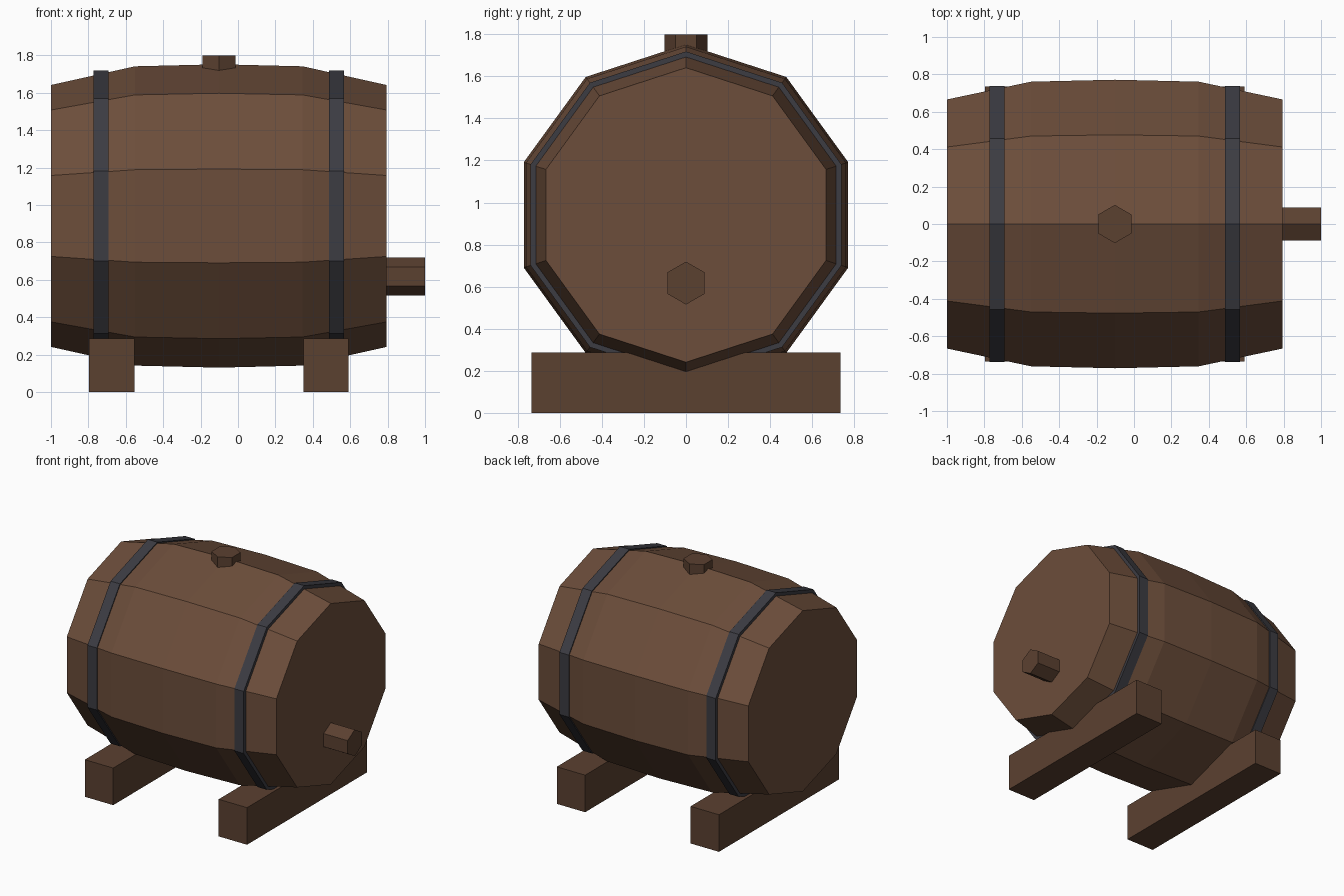
import bpy, bmesh
from math import pi, sin, cos

if "Cube" in bpy.data.objects:
    bpy.data.objects.remove(bpy.data.objects["Cube"])

CX, CZ = -0.1025, 0.941   # barrel middle along x, axis height


def material(name, rgb):
    m = bpy.data.materials.new(name)
    m.diffuse_color = (*rgb, 1)
    m.use_nodes = True
    m.node_tree.nodes["Principled BSDF"].inputs["Base Color"].default_value = m.diffuse_color
    return m


wood = material("barrel wood", (0.15, 0.075, 0.043))
dark_wood = material("dark wood", (0.105, 0.052, 0.03))
iron = material("iron", (0.045, 0.045, 0.055))


def finish(name, bm, mat):
    bmesh.ops.recalc_face_normals(bm, faces=bm.faces)
    me = bpy.data.meshes.new(name)
    bm.to_mesh(me)
    bm.free()
    me.materials.append(mat)
    ob = bpy.data.objects.new(name, me)
    bpy.context.collection.objects.link(ob)
    return ob


def lathe_x(name, profile, sides, mat, z=CZ, closed=False):
    """Sweep (x, radius) points around a horizontal axis, one corner pointing up."""
    bm = bmesh.new()
    rings = [[bm.verts.new((x, r * sin(2 * pi * i / sides), z + r * cos(2 * pi * i / sides)))
              for i in range(sides)] for x, r in profile]
    pairs = list(zip(rings, rings[1:]))
    if closed:
        pairs.append((rings[-1], rings[0]))
    else:
        bm.faces.new(rings[0])
        bm.faces.new(rings[-1])
    for a, b in pairs:
        for i in range(sides):
            j = (i + 1) % sides
            bm.faces.new((a[i], a[j], b[j], b[i]))
    return finish(name, bm, mat)


# Bulging ten-sided barrel
lathe_x("barrel", [(CX + dx, r) for dx, r in
                   ((-0.8975, 0.70), (-0.448, 0.80), (0, 0.811), (0.448, 0.80), (0.8975, 0.70))],
        10, wood)

# Iron hoops
for side, name in ((-1, "left_hoop"), (1, "right_hoop")):
    x = CX + side * 0.629
    lathe_x(name, [(x - 0.04, 0.73), (x - 0.04, 0.777), (x + 0.04, 0.777), (x + 0.04, 0.73)],
            10, iron, closed=True)

# Tap on the right end
lathe_x("tap", [(0.75, 0.102), (1.0, 0.102)], 6, dark_wood, z=0.617)

# Bung on top
bm = bmesh.new()
ring = [bm.verts.new((CX + 0.102 * sin(pi * i / 3), 0.102 * cos(pi * i / 3), 1.65)) for i in range(6)]
base = bm.faces.new(ring)
top = bmesh.ops.extrude_face_region(bm, geom=[base], use_keep_orig=True)
bmesh.ops.translate(bm, verts=[v for v in top["geom"] if isinstance(v, bmesh.types.BMVert)],
                    vec=(0, 0, 0.15))
finish("bung", bm, dark_wood)

# Support beams
for side, name in ((-1, "left_beam"), (1, "right_beam")):
    bm = bmesh.new()
    bmesh.ops.create_cube(bm, size=1)
    bmesh.ops.scale(bm, vec=(0.243, 1.47, 0.287), verts=bm.verts)
    bmesh.ops.translate(bm, vec=(CX + side * 0.573, 0, 0.1435), verts=bm.verts)
    finish(name, bm, dark_wood)
